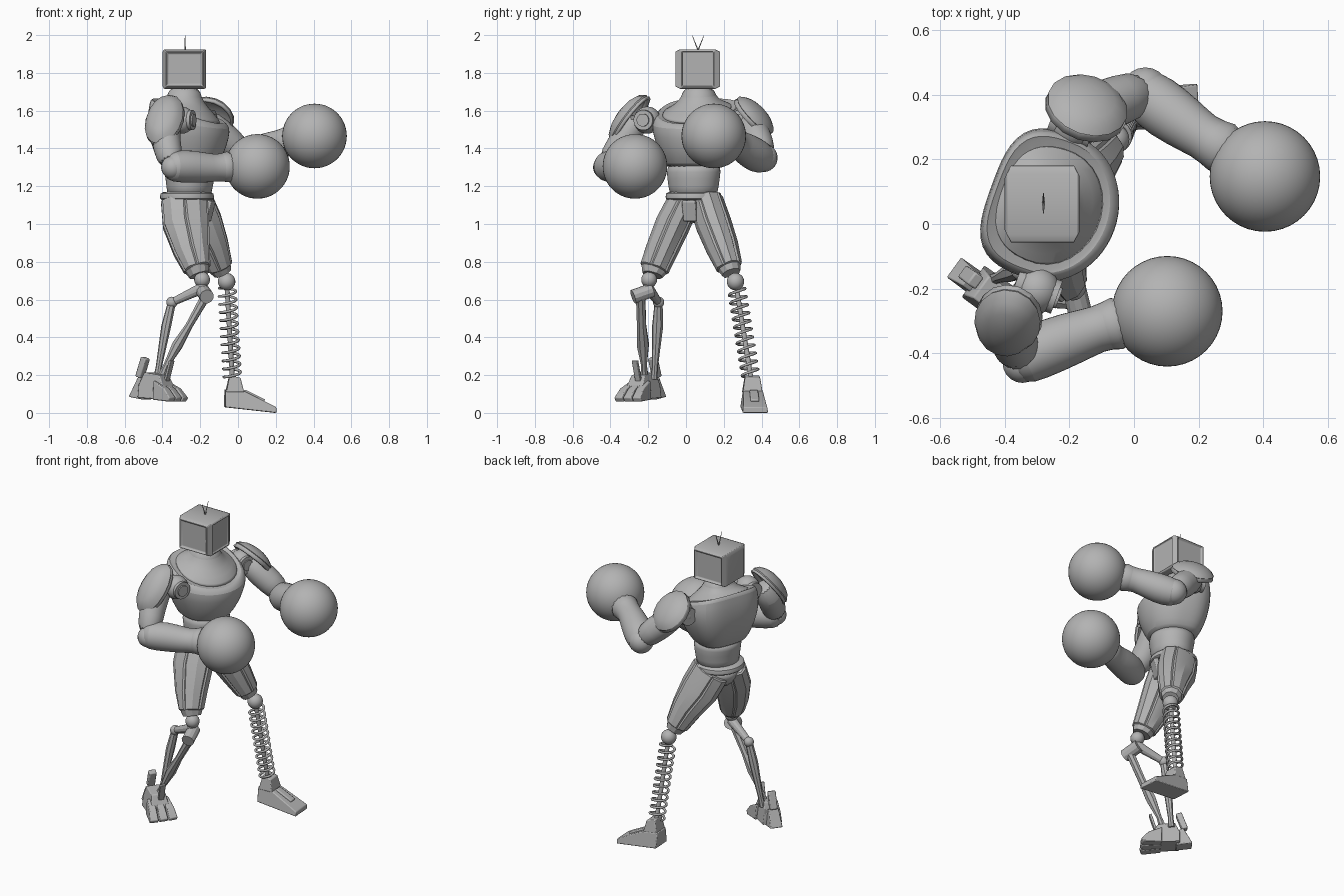
import bpy, bmesh, math
from mathutils import Vector, Matrix

cube = bpy.data.objects.get("Cube")
if cube:
    bpy.data.objects.remove(cube, do_unlink=True)

# One grey for the whole figure
grey = bpy.data.materials.new("plain_grey")
grey.use_nodes = True
grey.diffuse_color = (0.45, 0.45, 0.45, 1)
grey.node_tree.nodes["Principled BSDF"].inputs["Base Color"].default_value = (0.45, 0.45, 0.45, 1)

V = Vector
YAW = math.radians(-20)
FWD = V((math.cos(YAW), math.sin(YAW), 0))
LEFT = V((-FWD.y, FWD.x, 0))
parts = []


def finish(name, bm, subsurf=0, bevel=0):
    bmesh.ops.recalc_face_normals(bm, faces=bm.faces)
    mesh = bpy.data.meshes.new(name)
    bm.to_mesh(mesh)
    bm.free()
    ob = bpy.data.objects.new(name, mesh)
    bpy.context.collection.objects.link(ob)
    mesh.materials.append(grey)
    if bevel:
        mod = ob.modifiers.new("Bevel", "BEVEL")
        mod.width, mod.segments = bevel, 2
    if subsurf:
        mod = ob.modifiers.new("Smooth", "SUBSURF")
        mod.levels = mod.render_levels = subsurf
    parts.append(ob)
    return ob


def loft(rings):
    """Skin a list of point rings and cap both ends."""
    bm = bmesh.new()
    loops = [[bm.verts.new(p) for p in ring] for ring in rings]
    n = len(loops[0])
    for a, b in zip(loops, loops[1:]):
        for i in range(n):
            j = (i + 1) % n
            bm.faces.new((a[i], a[j], b[j], b[i]))
    bm.faces.new(loops[0])
    bm.faces.new(loops[-1])
    bmesh.ops.recalc_face_normals(bm, faces=bm.faces)
    bm.normal_update()
    return bm


def ellipse(c, u, v, n, back=2):
    """Ellipse whose rear half is squared off by the exponent back."""
    ring = []
    for i in range(n):
        t = math.tau * (i + 0.5) / n
        a, b = math.cos(t), math.sin(t)
        e = back if a < 0 else 2
        s = (abs(a) ** e + abs(b) ** e) ** (-1 / e)
        ring.append(c + (u * a + v * b) * s)
    return ring


def stack(name, rows, n=24, back=2):
    """Yawed body section; rows are centre x, y, z, half depth, half width, forward tilt."""
    rings = [ellipse(V((x, y, z)), (FWD + V((0, 0, tilt))) * d, LEFT * w, n, back)
             for x, y, z, d, w, tilt in rows]
    return finish(name, loft(rings), subsurf=1)


def limb_mesh(rows, n, ref):
    """Rows are x, y, z, radius along ref, radius across."""
    pts = [V(r[:3]) for r in rows]
    rings = []
    for i, r in enumerate(rows):
        t = (pts[min(i + 1, len(pts) - 1)] - pts[max(i - 1, 0)]).normalized()
        u = (ref - t * ref.dot(t)).normalized()
        rings.append(ellipse(pts[i], u * r[3], t.cross(u) * r[-1], n))
    return loft(rings)


def limb(name, rows, n=16, subsurf=1):
    return finish(name, limb_mesh(rows, n, V((0, 0.01, 1))), subsurf)


def rod(name, a, b, r1, r2=None, n=12):
    return limb(name, [(*a, r1), (*b, r2 or r1)], n, 0)


def ball(name, c, r, seg=20):
    bm = bmesh.new()
    bmesh.ops.create_uvsphere(bm, u_segments=seg, v_segments=seg * 2 // 3, radius=r,
                              matrix=Matrix.Translation(c))
    return finish(name, bm)


def box(name, c, size, yaw=0, pitch=0, bevel=0.006):
    bm = bmesh.new()
    m = (Matrix.Translation(c) @ Matrix.Rotation(yaw, 4, "Z")
         @ Matrix.Rotation(pitch, 4, "Y") @ Matrix.Diagonal((*size, 1)))
    bmesh.ops.create_cube(bm, size=1, matrix=m)
    return finish(name, bm, bevel=bevel)


def prism(name, profile, c, yaw, base, taper):
    """Side profile (along, z) widened both ways, narrower with height."""
    rings = [[V((x, s * (base - taper * z), z)) for x, z in profile] for s in (-1, 1)]
    bm = loft(rings)
    bm.transform(Matrix.Translation(c) @ Matrix.Rotation(yaw, 4, "Z"))
    return finish(name, bm, bevel=.005)


# Chest with sloping collar, neck, abdomen, pelvis
stack("chest", [(-.255, .04, 1.30, .12, .135, 0), (-.255, .04, 1.31, .14, .15, 0),
                (-.25, .045, 1.38, .18, .19, 0), (-.25, .048, 1.47, .202, .225, -.05),
                (-.25, .05, 1.54, .205, .238, -.15), (-.255, .052, 1.59, .19, .222, -.35),
                (-.255, .052, 1.602, .178, .207, -.38), (-.255, .052, 1.587, .172, .2, -.38)],
      28, 3.5)
stack("neck", [(-.255, .052, 1.575, .17, .197, -.37), (-.26, .055, 1.598, .165, .19, -.35),
               (-.275, .065, 1.64, .115, .122, -.2), (-.28, .065, 1.675, .085, .088, -.1),
               (-.28, .065, 1.73, .078, .078, 0)], 28, 2.6)
stack("abdomen", [(-.26, .04, 1.13, .12, .13, 0), (-.255, .04, 1.2, .12, .135, 0),
                  (-.255, .04, 1.28, .137, .148, 0), (-.26, .045, 1.33, .135, .14, 0)])
stack("belt", [(-.27, .04, 1.125, .135, .14, 0), (-.27, .04, 1.13, .145, .152, 0),
               (-.27, .04, 1.165, .142, .15, 0), (-.27, .04, 1.172, .125, .135, 0)])
stack("pelvis", [(-.27, .04, 1.14, .13, .14, 0), (-.265, .035, 1.08, .12, .11, 0),
                 (-.255, .03, 1.0, .08, .045, 0)])
box("crotch_plate", (-.155, .02, 1.07), (.03, .075, .11), YAW, .25)

# Television head: swelling sides with sunken panels, inset screen and back
bm = bmesh.new()
bmesh.ops.create_cube(bm, size=1, matrix=Matrix.Translation((-.283, .062, 1.82))
                      @ Matrix.Diagonal((.22, .19, .208, 1)))
bm.normal_update()
for f in list(bm.faces):
    if abs(f.normal.y) > .9:
        bmesh.ops.inset_region(bm, faces=[f], thickness=.018, depth=.025)
        bmesh.ops.inset_region(bm, faces=[f], thickness=.016, depth=-.012)
    elif f.normal.x > .9:
        bmesh.ops.inset_region(bm, faces=[f], thickness=.015, depth=.006)
        bmesh.ops.inset_region(bm, faces=[f], thickness=.006, depth=-.008)
    elif f.normal.x < -.9:
        bmesh.ops.inset_region(bm, faces=[f], thickness=.025, depth=.008)
finish("head", bm, bevel=.003)
for side, y in (("left", .095), ("right", .033)):
    rod(side + "_antenna", (-.28, .064, 1.92), (-.28, y, 1.998), .004, .0015, 6)

# Shoulders: round cores with pivots facing forward, and curved pads
for side, c in (("right", V((-.3, -.205, 1.55))), ("left", V((-.19, .305, 1.55)))):
    ball(side + "_shoulder_core", c, .072)
    rod(side + "_shoulder_pivot", c - FWD * .07, c + FWD * .065, .054, n=20)
    rod(side + "_pivot_cap", c + FWD * .06, c + FWD * .073, .034, n=16)

for name, c, down, across, length in (
        ("right_shoulder_pad", V((-.385, -.285, 1.54)), V((-.06, -.18, -.25)), .09, .15),
        ("left_shoulder_pad", V((-.15, .35, 1.56)), V((.05, .18, -.2)), .13, .135)):
    w = down.normalized()
    u = (FWD - w * FWD.dot(w)).normalized()
    out = w.cross(u)
    out = out if out.z > 0 else -out
    bm = bmesh.new()
    bmesh.ops.create_uvsphere(bm, u_segments=16, v_segments=10, radius=1)
    low = [v for v in bm.verts if v.co.z < -.1]
    bmesh.ops.delete(bm, geom=low, context="VERTS")
    rim = [f for f in bm.faces if f.calc_center_median().z > .3]
    bmesh.ops.inset_region(bm, faces=rim, thickness=.03, depth=.05)
    bm.transform(Matrix((u * across, w * length, out * .07)).transposed().to_4x4())
    bm.transform(Matrix.Translation(c))
    pad = finish(name, bm)
    pad.modifiers.new("Shell", "SOLIDIFY").thickness = .015

# Arms and round gloves
limb("right_upper_arm", [(-.36, -.25, 1.57, .065), (-.385, -.305, 1.48, .082),
                         (-.375, -.355, 1.4, .078), (-.35, -.42, 1.31, .066)])
limb("left_upper_arm", [(-.19, .33, 1.57, .065), (-.11, .36, 1.49, .082),
                        (-.04, .385, 1.43, .08), (.03, .41, 1.36, .07)])
limb("right_forearm", [(-.38, -.435, 1.305, .06), (-.35, -.42, 1.305, .085),
                       (-.25, -.373, 1.305, .09), (-.14, -.335, 1.295, .077),
                       (-.085, -.315, 1.3, .07), (-.02, -.3, 1.305, .105)])
limb("left_forearm", [(0, .435, 1.335, .05), (.03, .405, 1.345, .087), (.1, .35, 1.375, .093),
                      (.195, .283, 1.42, .077), (.235, .258, 1.43, .07), (.31, .215, 1.445, .105)])
ball("right_elbow", (-.345, -.43, 1.3), .062)
ball("left_elbow", (.035, .41, 1.35), .075)
ball("right_glove", (.103, -.27, 1.305), .171, 40)
ball("left_glove", (.405, .147, 1.466), .171, 40)

# Faceted thighs wrapped in long raised armour strips
thighs = {
    "right_thigh": [(-.285, -.01, 1.125, .12, .078), (-.275, -.07, 1.0, .12, .085),
                    (-.245, -.13, .86, .092, .078), (-.215, -.17, .76, .066, .07),
                    (-.205, -.178, .73, .055, .055)],
    "left_thigh": [(-.255, .105, 1.125, .115, .083), (-.2, .145, 1.0, .115, .088),
                   (-.14, .19, .88, .088, .08), (-.095, .23, .77, .063, .062),
                   (-.08, .24, .74, .05, .05)]}
SIDES = 10
for name, rows in thighs.items():
    bm = limb_mesh(rows, SIDES, V((1, 0.01, 0)))
    quads = [f for f in bm.faces if len(f.verts) == 4]
    armour = quads[:SIDES * 3]
    for k in range(0, SIDES, 2):
        strip = [f for i, f in enumerate(armour) if i % SIDES in (k, k + 1)]
        bmesh.ops.inset_region(bm, faces=strip, thickness=.008, depth=.009)
    finish(name, bm)

# Left leg: ball knee, coil spring on a rod, wedge foot
knee, ankle = V((-.06, .262, .695)), V((-.03, .343, .19))
ball("left_knee", knee, .046)
rod("left_shin_rod", knee, ankle, .013)
top = knee + (ankle - knee) * .07
turn = (ankle - top).to_track_quat("Z", "Y")
curve = bpy.data.curves.new("left_leg_spring", "CURVE")
curve.dimensions, curve.bevel_depth, curve.bevel_resolution = "3D", .0075, 1
steps, coils = 200, 11
spline = curve.splines.new("POLY")
spline.points.add(steps)
for i, p in enumerate(spline.points):
    t = i / steps
    a = math.tau * coils * t
    spot = top + turn @ V((.045 * math.cos(a), .045 * math.sin(a), t * (ankle - top).length))
    p.co = (*spot, 1)
curve.materials.append(grey)
bpy.context.collection.objects.link(bpy.data.objects.new("left_leg_spring", curve))

prism("left_foot", [(-.07, .03), (.2, 0), (.2, .03), (.03, .115), (-.07, .125)],
      (0, .355, 0), .06, .068, .15)
prism("left_ankle", [(-.065, .11), (.03, .11), (.012, .185), (-.045, .2)],
      (0, .352, 0), .06, .07, .16)
box("left_foot_ridge", (.085, .362, .088), (.12, .045, .02), .06, .46)

# Right leg: ball knee, pivots and two thin struts
ball("right_knee", (-.19, -.195, .705), .042)
rod("right_knee_stem", (-.19, -.195, .72), (-.19, -.205, .64), .028)
rod("right_knee_pivot", (-.165, -.28, .615), (-.19, -.18, .65), .038)
rod("right_knee_link", (-.19, -.2, .66), (-.35, -.145, .585), .03, .02)
ball("rear_strut_joint", (-.35, -.145, .585), .03)
limb("rear_strut", [(-.35, -.145, .585, .022), (-.38, -.15, .46, .026, .03),
                    (-.42, -.165, .24, .016), (-.43, -.17, .18, .02)], 8, 0)
limb("front_strut", [(-.175, -.24, .61, .026), (-.26, -.235, .46, .02, .026),
                     (-.32, -.228, .36, .03, .034), (-.38, -.222, .25, .016),
                     (-.41, -.22, .18, .024)], 8, 0)

# Right foot: layered plates, three toes and a narrow raised heel
FOOT, SPIN = V((-.425, -.23, 0)), math.radians(-36)
prism("right_foot", [(-.09, .08), (.07, .07), (.08, .13), (.04, .2), (-.06, .215), (-.09, .15)],
      FOOT, SPIN, .072, .14)
for i, name in enumerate(("inner", "middle", "outer")):
    spread = 1 - i
    base = FOOT + Matrix.Rotation(SPIN, 3, "Z") @ V((.02, spread * .046, 0))
    prism(name + "_toe", [(0, .07), (.11, .06), (.123, .08), (.08, .13), (0, .17)],
          base, SPIN + spread * .12, .03, .06)
prism("right_heel", [(-.165, .085), (-.07, .07), (-.06, .16), (-.11, .19)], FOOT, SPIN, .045, .08)
box("right_heel_guard", (-.505, -.165, .24), (.035, .045, .11), SPIN, .35)
box("right_instep_guard", FOOT + V((.06, -.03, .22)), (.015, .035, .12), SPIN, .3, .003)

# Smooth shading with sharp edges kept
bpy.ops.object.select_all(action="DESELECT")
for ob in parts:
    ob.select_set(True)
bpy.context.view_layer.objects.active = parts[0]
bpy.ops.object.shade_smooth_by_angle(angle=math.radians(28))
